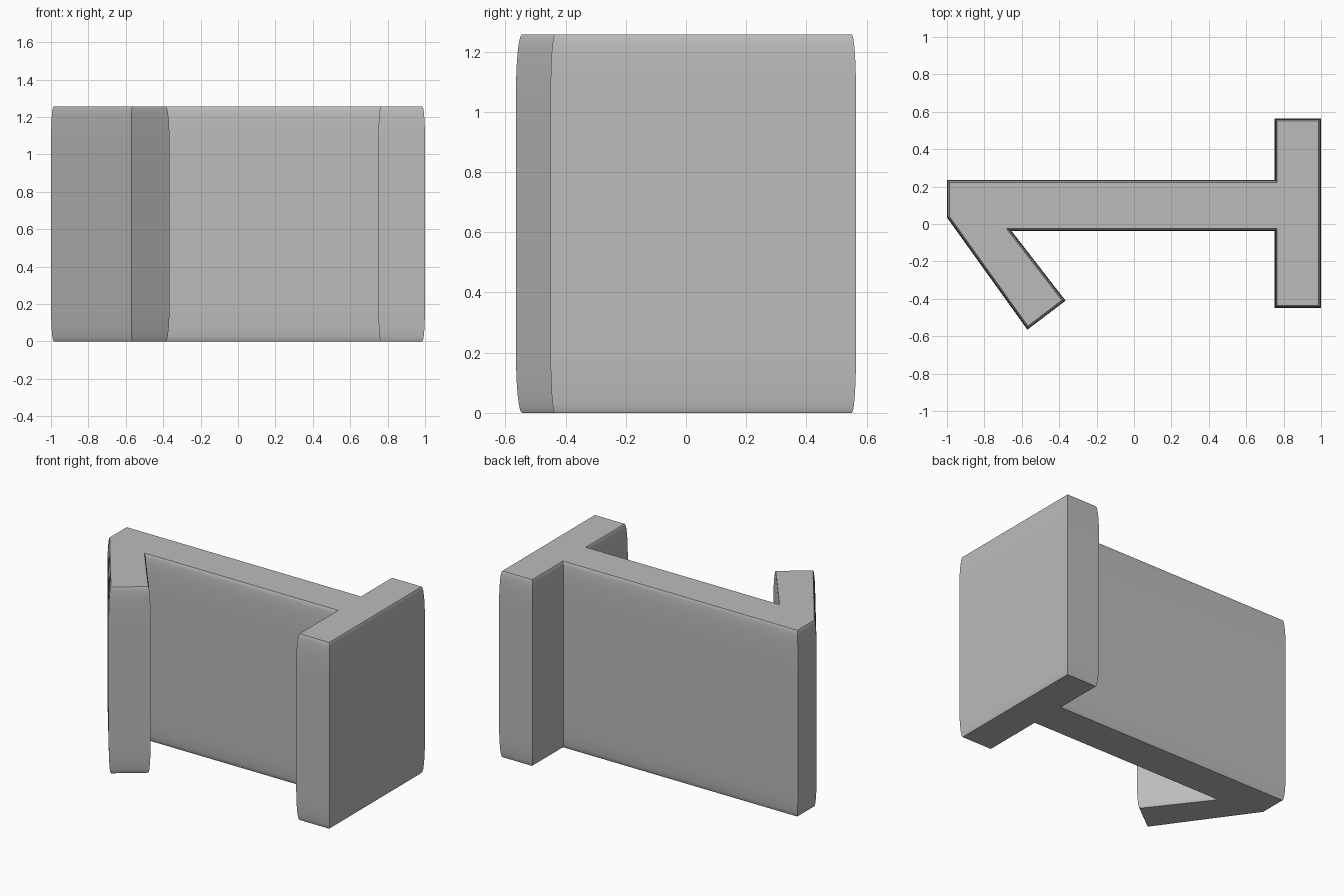
import bpy, bmesh, math
from mathutils import Vector

if "Cube" in bpy.data.objects:
    bpy.data.objects.remove(bpy.data.objects["Cube"])

HEIGHT = 1.257   # extrusion height
INSET = 0.014    # how far the walls draw in at both ends
ROUND = 0.20     # height over which they draw in
STEPS = 6

# Plan outline, counter-clockwise: flange, web and angled leg
outline = [Vector(p) for p in (
    (-1.0, 0.035), (-0.57, -0.565), (-0.366, -0.41), (-0.655, -0.037),
    (0.75, -0.037), (0.75, -0.45), (1.0, -0.45), (1.0, 0.565),
    (0.75, 0.565), (0.75, 0.235), (-1.0, 0.235))]


def shrink(points, d):
    """Move every edge of the outline inward by d."""
    result = []
    for i, p in enumerate(points):
        a = (p - points[i - 1]).normalized()
        b = (points[(i + 1) % len(points)] - p).normalized()
        na, nb = Vector((-a.y, a.x)), Vector((-b.y, b.x))
        result.append(p + (na + nb) * d / (1 + na.dot(nb)))
    return result


# Section levels: elliptical draw-in at the bottom, mirrored at the top
lower = []
for i in range(STEPS + 1):
    t = math.pi / 2 * i / STEPS
    lower.append((ROUND * (1 - math.cos(t)), INSET * (1 - math.sin(t))))
levels = lower + [(HEIGHT - z, d) for z, d in reversed(lower)]

# Loft the rings and cap both ends
bm = bmesh.new()
rings = [[bm.verts.new((p.x, p.y, z)) for p in shrink(outline, d)] for z, d in levels]
n = len(outline)
for r0, r1 in zip(rings, rings[1:]):
    for i in range(n):
        j = (i + 1) % n
        bm.faces.new((r0[i], r0[j], r1[j], r1[i]))
bm.faces.new(list(reversed(rings[0])))
bm.faces.new(rings[-1])
bmesh.ops.recalc_face_normals(bm, faces=bm.faces[:])

mesh = bpy.data.meshes.new("bracket_block")
bm.to_mesh(mesh)
bm.free()
grey = bpy.data.materials.new("plain grey")
grey.diffuse_color = (0.5, 0.5, 0.5, 1)
grey.use_nodes = True
grey.node_tree.nodes["Principled BSDF"].inputs["Base Color"].default_value = grey.diffuse_color
mesh.materials.append(grey)

block = bpy.data.objects.new("bracket_block", mesh)
bpy.context.collection.objects.link(block)
bpy.context.view_layer.objects.active = block
block.select_set(True)
bpy.ops.object.shade_smooth_by_angle(angle=math.radians(30))
